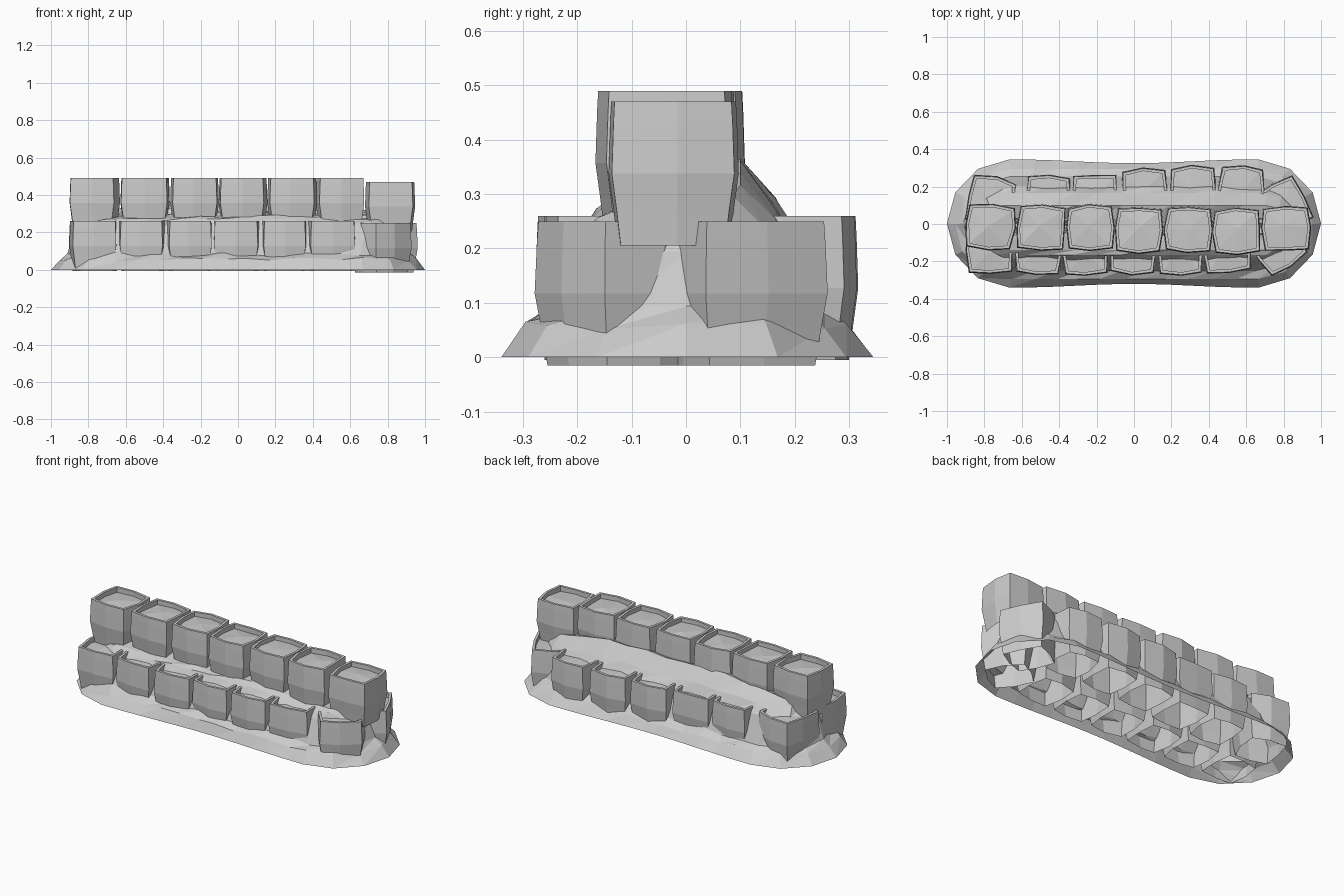
import bpy, math, random
from mathutils import Vector, Matrix

if "Cube" in bpy.data.objects:
    bpy.data.objects.remove(bpy.data.objects["Cube"])

random.seed(4)


def make(name, verts, faces):
    me = bpy.data.meshes.new(name)
    me.from_pydata(verts, [], faces)
    me.update()
    ob = bpy.data.objects.new(name, me)
    bpy.context.collection.objects.link(ob)
    return ob


def bridge(a, b, n):
    return [(a + i, a + (i + 1) % n, b + (i + 1) % n, b + i) for i in range(n)]


def square(w, d, bow=0.012):
    """Square with slightly bowed sides, two segments each."""
    return [(-w, -d), (0, -d - bow), (w, -d), (w + bow, 0),
            (w, d), (0, d + bow), (-w, d), (-w - bow, 0)]


# Barrier cell: bulging wall, thick rim, inner wall and earth fill
def cell(name, x, y, top, w, d, rot, h=0.265, rim=0.014):
    n, verts, faces = 8, [], []
    jit = [(random.uniform(-.006, .006), random.uniform(-.006, .006)) for _ in range(n)]
    levels = [(-h, -.012, 0), (-h * .75, -.004, 0), (-h * .5, .005, 0),
              (-h * .15, .002, 0), (0, 0, 0), (0, -rim, 0), (-.028, -rim, .004)]
    for z, grow, dz in levels:
        for (px, py), (jx, jy) in zip(square(w / 2 + grow, d / 2 + grow), jit):
            verts.append((px + jx, py + jy, z + random.uniform(-dz, dz)))
    for k in range(len(levels) - 1):
        faces += bridge(k * n, (k + 1) * n, n)
    verts.append((random.uniform(-.02, .02), random.uniform(-.02, .02), -.018))
    base, c = (len(levels) - 1) * n, len(verts) - 1
    faces += [(base + i, base + (i + 1) % n, c) for i in range(n)]
    ob = make(name, verts, faces)
    ob.data.transform(Matrix.Translation((x, y, top)) @ Matrix.Rotation(math.radians(rot), 4, 'Z'))


# Upper row: x, y, rotation
upper = [(-.767, -.013, -5), (-.495, -.024, -3), (-.237, -.022, 1), (.027, -.032, -3),
         (.29, -.033, -2), (.548, -.038, 2), (.812, -.022, 2)]
for i, (x, y, r) in enumerate(upper):
    cell(f"upper_cell_{i + 1}", x, y, .47 if i == 6 else .49, .228, .215, r)

# Lower front row
front = [(-.77, -.135, 3), (-.512, -.14, -4), (-.26, -.14, 1), (-.005, -.138, -2),
         (.246, -.14, 2), (.497, -.13, 4), (.765, -.112, 34)]
for i, (x, y, r) in enumerate(front):
    cell(f"front_cell_{i + 1}", x, y, .25 if i == 6 else .26, .222, .235, r)

# Lower back row
back = [(-.765, .12, -12), (-.462, .13, -3), (-.205, .133, 2), (.058, .165, 3),
        (.317, .178, 2), (.575, .178, -3), (.80, .095, 28)]
for i, (x, y, r) in enumerate(back):
    cell(f"back_cell_{i + 1}", x, y, .25 if i == 6 else .26, .215, .235, r)


# Earth mound: nested stadium rings, an open shell underneath
def stadium(length, y0, y1, side=11, cap=6):
    r, c = (y1 - y0) / 2, (y0 + y1) / 2
    s = length - min(r, .34)
    e = length - s
    pts = [(-s + 2 * s * i / side, y0) for i in range(side)]
    pts += [(s + e * math.sin(math.pi * i / cap), c - r * math.cos(math.pi * i / cap)) for i in range(cap)]
    pts += [(s - 2 * s * i / side, y1) for i in range(side)]
    pts += [(-s - e * math.sin(math.pi * i / cap), c + r * math.cos(math.pi * i / cap)) for i in range(cap)]
    return pts


# ring: half length, front y, back y, front z, back z
rings = [(1.0, -.33, .335, 0, 0), (.95, -.295, .295, .055, .055), (.91, -.25, .255, .085, .085),
         (.885, -.195, .2, .225, .23), (.87, -.165, .165, .265, .285),
         (.83, -.14, .10, .285, .36), (.78, -.06, .03, .29, .33)]
verts, faces = [], []
for k, (length, y0, y1, z0, z1) in enumerate(rings):
    for x, y in stadium(length, y0, y1):
        t = (y - y0) / (y1 - y0)
        mid = max(0, 1 - (abs(x) / .92) ** 4)
        z = z0 + (z1 - z0) * t * mid
        if k >= 3:
            z -= .05 * (1 - mid)
        if k:
            z += random.uniform(-.012, .012)
            x += random.uniform(-.01, .01)
        else:
            y *= 1 - .03 * math.cos(x * 5) * (abs(x) < .9)
        verts.append((x, y, z))
n = len(verts) // len(rings)
for k in range(len(rings) - 1):
    for a, b, c, d in bridge(k * n, (k + 1) * n, n):
        faces += [(a, b, c), (a, c, d)]
last = (len(rings) - 1) * n
side, cap = 11, 6
verts.append((0, -.02, .31))
faces += [(last + i, last + (i + 1) % n, len(verts) - 1) for i in range(n)]
make("earth_mound", verts, faces)
